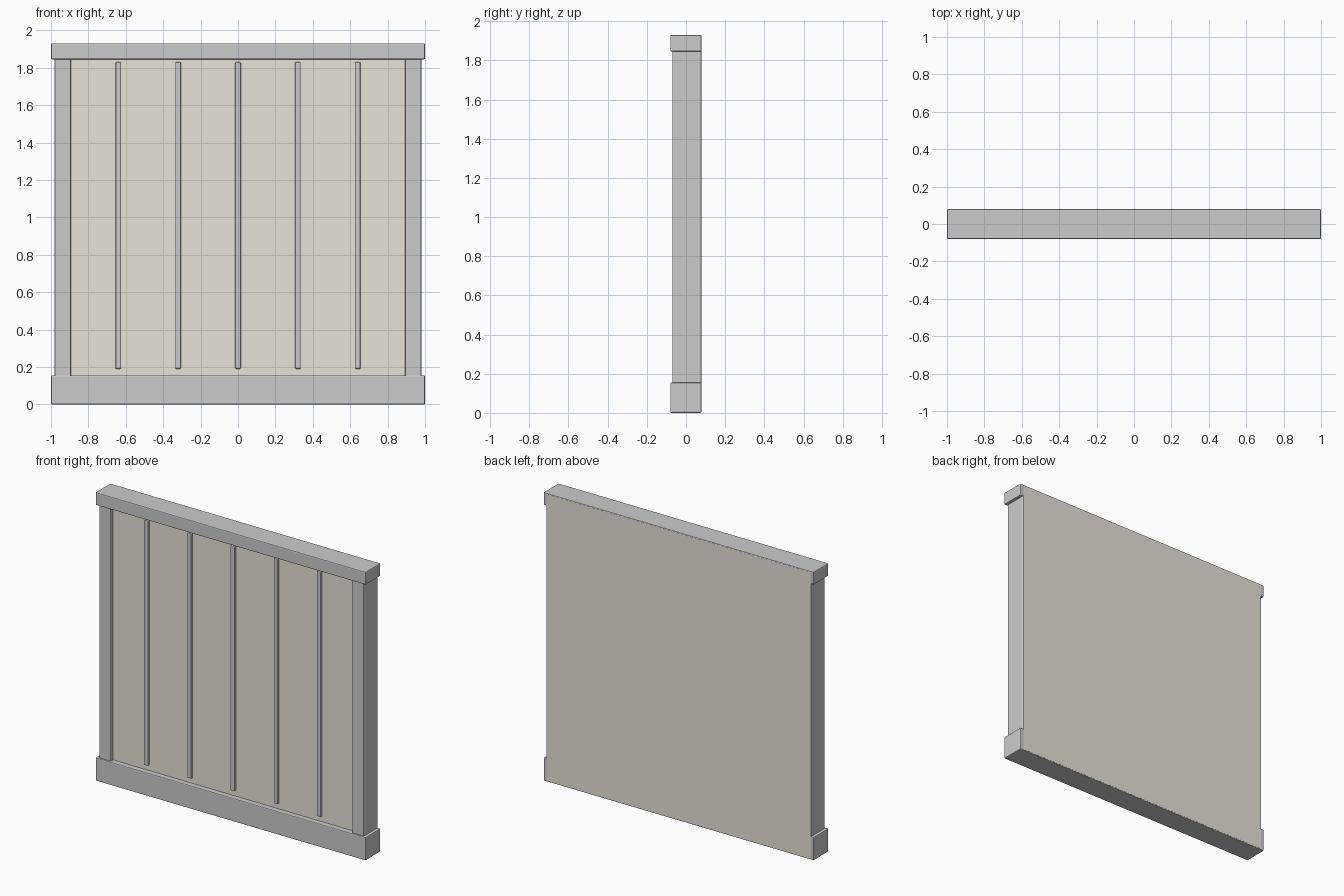
import bpy

if "Cube" in bpy.data.objects:
    bpy.data.objects.remove(bpy.data.objects["Cube"])


def box(name, x, y, z, bevel=0.0, segments=2, mat=None):
    """Box from (min, max) ranges, with softened edges."""
    bpy.ops.mesh.primitive_cube_add(
        size=1, location=(sum(x) / 2, sum(y) / 2, sum(z) / 2))
    ob = bpy.context.object
    ob.name = name
    ob.scale = (x[1] - x[0], y[1] - y[0], z[1] - z[0])
    bpy.ops.object.transform_apply(location=False, rotation=False, scale=True)
    if bevel:
        mod = ob.modifiers.new("soft_edges", 'BEVEL')
        mod.width = bevel
        mod.segments = segments
    if mat:
        ob.data.materials.append(mat)
    return ob


panel_mat = bpy.data.materials.new("panel_beige")
panel_mat.diffuse_color = (0.80, 0.77, 0.69, 1)
panel_mat.use_nodes = True
panel_mat.node_tree.nodes["Principled BSDF"].inputs["Base Color"].default_value = panel_mat.diffuse_color

# Recessed panel, its back covering the frame
box("wall_panel", (-0.976, 0.976), (-0.045, 0.08), (0.006, 1.924), mat=panel_mat)

# Top and bottom rails, a hair shallower at the back than the panel
box("bottom_rail", (-1, 1), (-0.08, 0.079), (0, 0.155), 0.006)
box("top_rail", (-1, 1), (-0.08, 0.079), (1.845, 1.93), 0.006)

# Side posts
for side, name in ((-1, "left_post"), (1, "right_post")):
    xs = sorted((side * 0.893, side * 0.98))
    box(name, xs, (-0.07, 0.079), (0.145, 1.855), 0.006)

# Five evenly spaced vertical battens
for i in range(5):
    cx = (i - 2) * 0.32
    box(f"batten_{i + 1}", (cx - 0.015, cx + 0.015), (-0.06, -0.03),
        (0.19, 1.83), 0.006)
